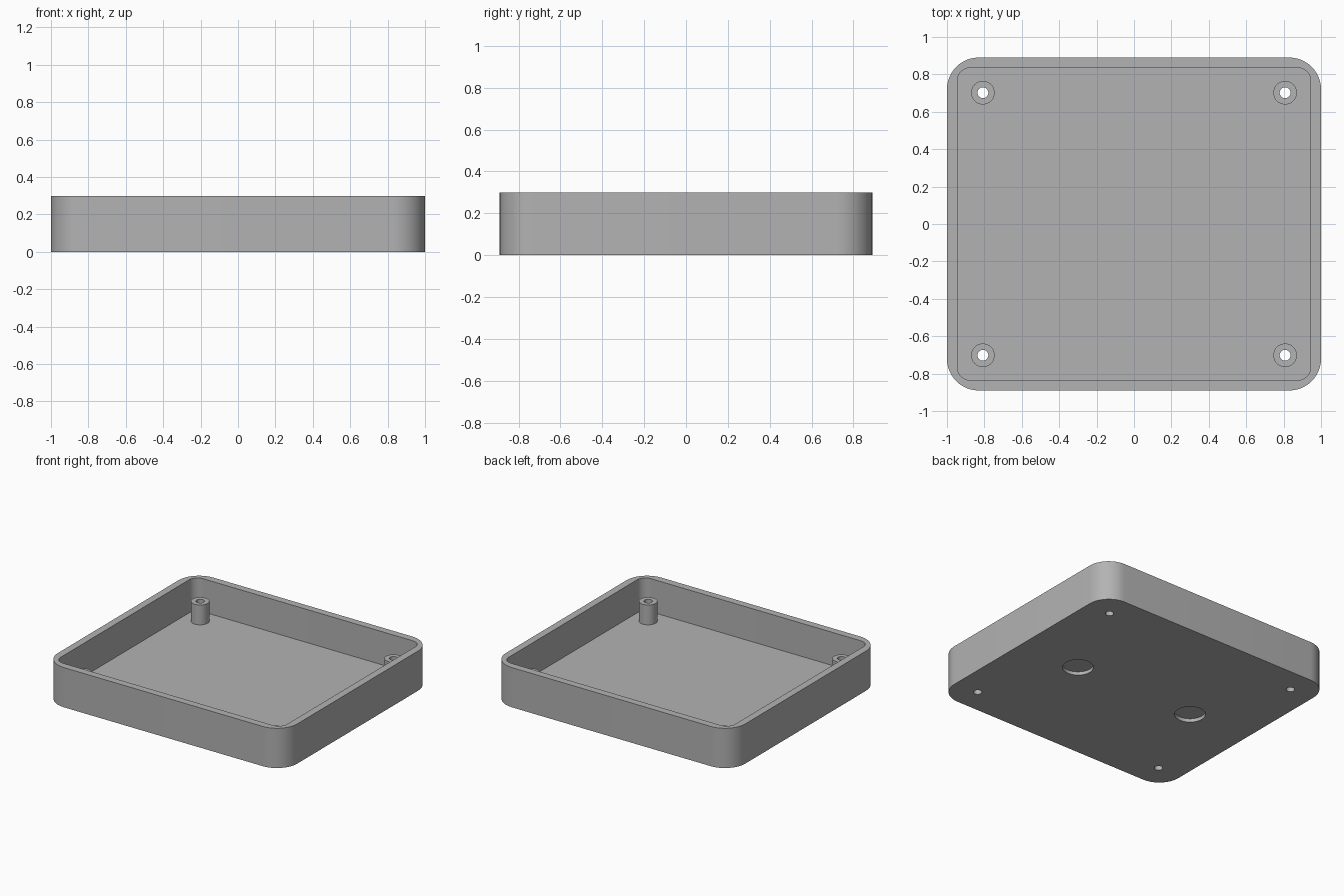
import bpy, bmesh
from math import cos, sin, pi, radians

old = bpy.data.objects.get("Cube")
if old:
    bpy.data.objects.remove(old, do_unlink=True)

HALF_X, HALF_Y, HEIGHT = 1.0, 0.89, 0.30
WALL, FLOOR = 0.055, 0.05
POST_X, POST_Y, POST_TOP = 0.808, 0.702, 0.20

grey = bpy.data.materials.new("grey plastic")
grey.use_nodes = True
colour = (0.45, 0.45, 0.45, 1)
grey.diffuse_color = colour
grey.node_tree.nodes["Principled BSDF"].inputs["Base Color"].default_value = colour


def rounded_rect(hx, hy, r, steps=12):
    """Counter-clockwise outline of a rectangle with round corners."""
    pts = []
    for i, (sx, sy) in enumerate(((1, 1), (-1, 1), (-1, -1), (1, -1))):
        for k in range(steps + 1):
            a = (i + k / steps) * pi / 2
            pts.append((sx * (hx - r) + r * cos(a), sy * (hy - r) + r * sin(a)))
    return pts


def circle(x, y, r, n=40):
    return [(x + r * cos(2 * pi * k / n), y + r * sin(2 * pi * k / n)) for k in range(n)]


def prism(name, outline, z0, z1):
    """Solid made by extruding an outline from z0 up to z1."""
    bm = bmesh.new()
    base = bm.faces.new([bm.verts.new((x, y, z0)) for x, y in outline])
    top = bmesh.ops.extrude_face_region(bm, geom=[base])["geom"]
    bmesh.ops.translate(bm, vec=(0, 0, z1 - z0),
                        verts=[v for v in top if isinstance(v, bmesh.types.BMVert)])
    bmesh.ops.recalc_face_normals(bm, faces=bm.faces)
    mesh = bpy.data.meshes.new(name)
    bm.to_mesh(mesh)
    bm.free()
    mesh.materials.append(grey)
    obj = bpy.data.objects.new(name, mesh)
    bpy.context.collection.objects.link(obj)
    return obj


def combine(target, tool, operation):
    """Apply a boolean and discard the tool."""
    tool.hide_render = True
    bpy.ops.object.select_all(action="DESELECT")
    bpy.context.view_layer.objects.active = target
    target.select_set(True)
    mod = target.modifiers.new(operation.lower(), "BOOLEAN")
    mod.operation, mod.object, mod.solver = operation, tool, "EXACT"
    bpy.ops.object.modifier_apply(modifier=mod.name)
    bpy.data.objects.remove(tool, do_unlink=True)


# Open tray: outer block minus the cavity
tray = prism("tray", rounded_rect(HALF_X, HALF_Y, 0.17), 0, HEIGHT)
cavity = prism("cavity_cutter", rounded_rect(HALF_X - WALL, HALF_Y - WALL, 0.07), FLOOR, HEIGHT + 0.1)
combine(tray, cavity, "DIFFERENCE")

# Screw posts with holes running right through the floor
for sx in (-1, 1):
    for sy in (-1, 1):
        x, y = sx * POST_X, sy * POST_Y
        combine(tray, prism("screw_post", circle(x, y, 0.063), FLOOR - 0.02, POST_TOP), "UNION")
        combine(tray, prism("hole_cutter", circle(x, y, 0.029), -0.1, POST_TOP + 0.1), "DIFFERENCE")

# Two shallow round recesses under the floor
for sx in (-1, 1):
    combine(tray, prism("recess_cutter", circle(sx * 0.5, 0, 0.106), -0.1, 0.026), "DIFFERENCE")

bpy.ops.object.shade_smooth_by_angle(angle=radians(30))
